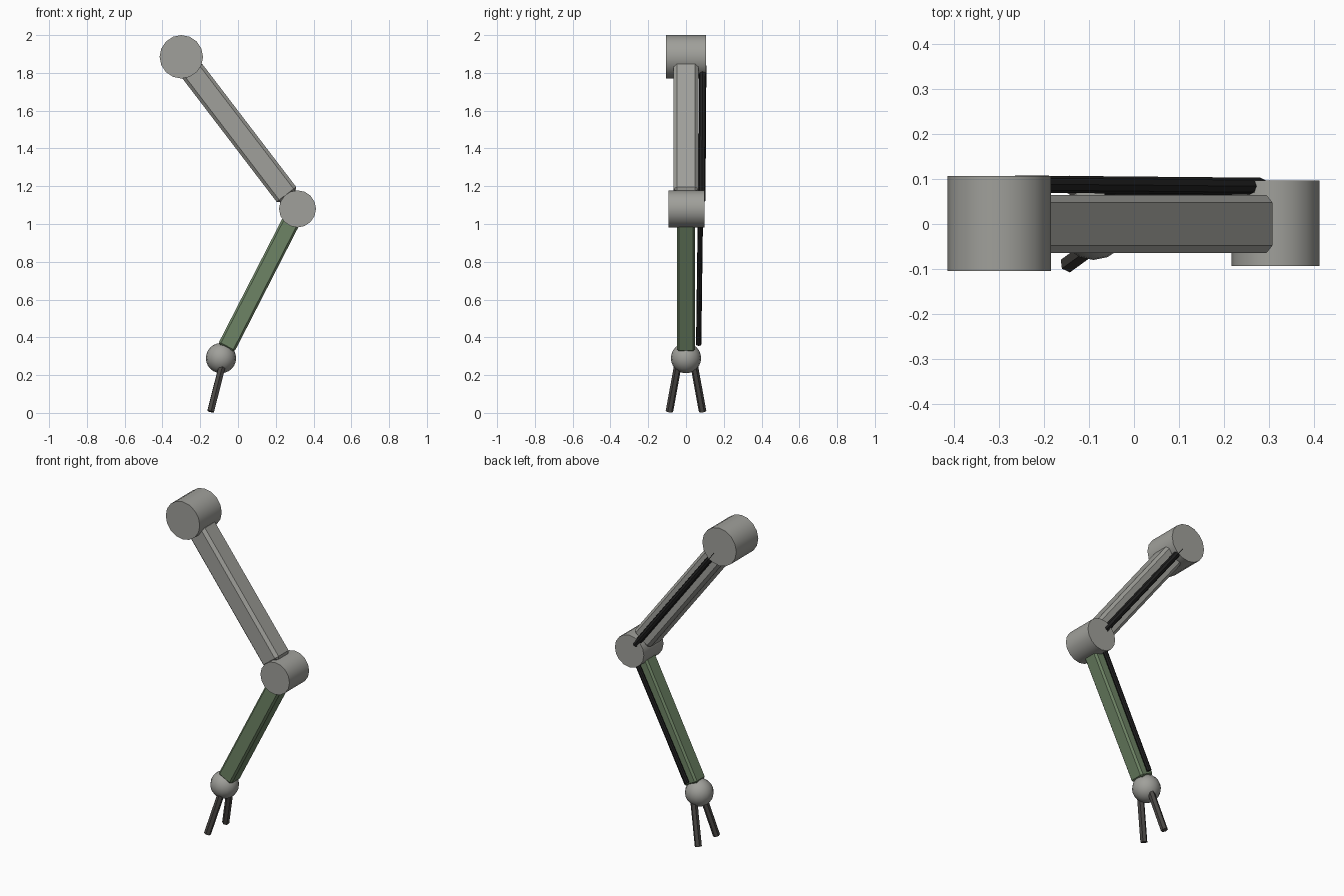
import bpy
from math import radians
from mathutils import Vector

cube = bpy.data.objects.get("Cube")
if cube:
    bpy.data.objects.remove(cube, do_unlink=True)


def material(name, r, g, b):
    m = bpy.data.materials.new(name)
    m.use_nodes = True
    m.diffuse_color = (r, g, b, 1)
    bsdf = m.node_tree.nodes["Principled BSDF"]
    bsdf.inputs["Base Color"].default_value = (r, g, b, 1)
    bsdf.inputs["Roughness"].default_value = 0.6
    return m


GREY = material("warm grey", 0.35, 0.35, 0.325)
GREEN = material("olive green", 0.155, 0.23, 0.13)
BLACK = material("cable black", 0.015, 0.015, 0.015)
DARK = material("dark metal", 0.07, 0.065, 0.06)


def finish(name, mat, smooth=True):
    ob = bpy.context.object
    ob.name = ob.data.name = name
    ob.data.materials.append(mat)
    if smooth:
        bpy.ops.object.shade_smooth_by_angle(angle=radians(30))
    return ob


def rod(name, start, end, radius, sides, mat, smooth=True):
    """Cylinder running between two points."""
    a, b = Vector(start), Vector(end)
    bpy.ops.mesh.primitive_cylinder_add(
        vertices=sides, radius=radius, depth=(b - a).length, location=(a + b) / 2,
        rotation=(b - a).to_track_quat('Z', 'Y').to_euler())
    return finish(name, mat, smooth)


def beam(name, start, end, trim, width, bevel, mat):
    """Chamfered square bar between two joints, stopping short of their centres."""
    axis = (end - start).normalized()
    a, b = start + axis * trim, end - axis * trim
    bpy.ops.mesh.primitive_cube_add(
        size=1, location=(a + b) / 2,
        rotation=(0, Vector((0, 0, 1)).rotation_difference(axis).to_euler().y, 0))
    ob = bpy.context.object
    for v in ob.data.vertices:
        v.co *= Vector((width, width, (b - a).length))
    mod = ob.modifiers.new("chamfer", 'BEVEL')
    mod.width = bevel
    mod.segments = 1
    return finish(name, mat, False)


shoulder = Vector((-0.30, 0, 1.885))
elbow = Vector((0.315, 0, 1.08))
wrist = Vector((-0.09, 0, 0.29))

# Joints
rod("shoulder_joint", shoulder + Vector((0, -0.105, 0)), shoulder + Vector((0, 0.107, 0)),
    0.115, 16, GREY)
rod("elbow_joint", elbow + Vector((0, -0.093, 0)), elbow + Vector((0, 0.097, 0)),
    0.098, 16, GREY)
bpy.ops.mesh.primitive_uv_sphere_add(segments=16, ring_count=12, radius=0.08, location=wrist)
finish("wrist_joint", GREY)

# Arm segments
beam("upper_arm", shoulder, elbow, 0.08, 0.13, 0.017, GREY)
beam("forearm", elbow, wrist, 0.06, 0.096, 0.011, GREEN)

# Cables along the back of each segment
def cable(name, a, b, t0, t1, y0, y1, radius):
    p, q = a.lerp(b, t0), a.lerp(b, t1)
    rod(name, (p.x, y0, p.z), (q.x, y1, q.z), radius, 8, BLACK, False)


cable("upper_cable", shoulder, elbow, 0.06, 0.945, 0.089, 0.084, 0.019)
cable("forearm_cable", elbow, wrist, 0.06, 0.91, 0.076, 0.067, 0.014)

# Gripper fingers
for side, name in ((-1, "front_finger"), (1, "back_finger")):
    rod(name, (-0.076, side * 0.038, 0.28), (-0.145, side * 0.088, 0.007), 0.02, 6, DARK, False)
